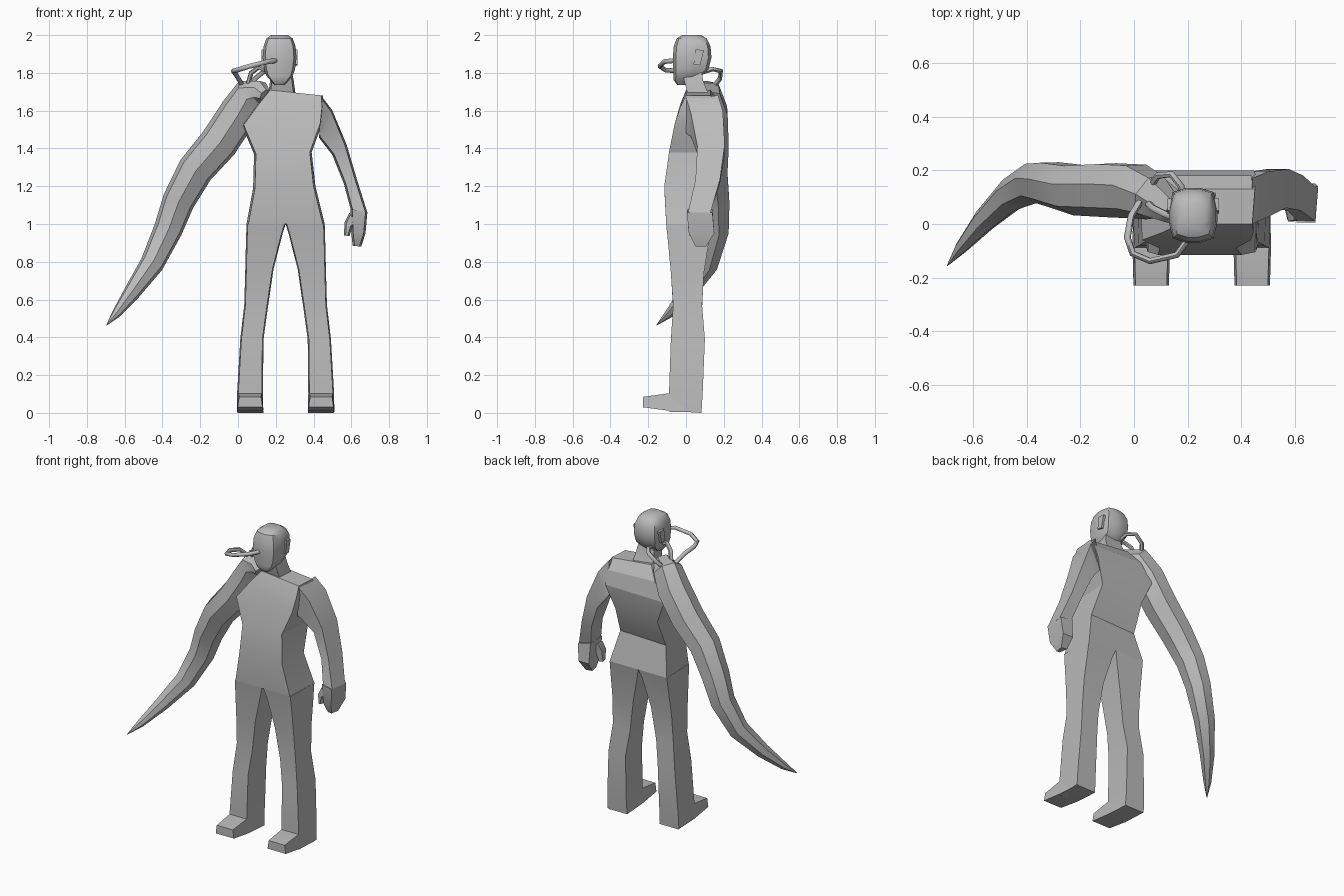
import bpy, bmesh, math
from mathutils import Vector

grey = bpy.data.materials.new("plain_grey")
grey.diffuse_color = (0.5, 0.5, 0.5, 1)
MID = 0.252  # x of the body's own centre line


def loft(name, rings, angle=25):
    """Skin a list of equal rings and cap both ends."""
    bm = bmesh.new()
    loops = [[bm.verts.new(p) for p in r] for r in rings]
    n = len(loops[0])
    for a, b in zip(loops, loops[1:]):
        for i in range(n):
            j = (i + 1) % n
            bm.faces.new((a[i], a[j], b[j], b[i]))
    bm.faces.new(loops[0])
    bm.faces.new(loops[-1])
    bmesh.ops.recalc_face_normals(bm, faces=bm.faces)
    mesh = bpy.data.meshes.new(name)
    bm.to_mesh(mesh)
    bm.free()
    mesh.materials.append(grey)
    ob = bpy.data.objects.new(name, mesh)
    bpy.context.collection.objects.link(ob)
    bpy.ops.object.select_all(action='DESELECT')
    ob.select_set(True)
    bpy.context.view_layer.objects.active = ob
    bpy.ops.object.shade_smooth_by_angle(angle=math.radians(angle))
    return ob


def slab(x1, z1, x2, z2, yf, yb, inset=0.01):
    """Four-cornered ring, a little narrower at the front."""
    d = (Vector((x2, z2)) - Vector((x1, z1))).normalized() * inset
    return [(x1 + d.x, yf, z1 + d.y), (x2 - d.x, yf, z2 - d.y), (x2, yb, z2), (x1, yb, z1)]


def tube(name, points, radii, sides=6, angle=35):
    """Sweep a polygon along a path with a radius at each point."""
    pts = [Vector(p) for p in points]
    tans = [(pts[min(i + 1, len(pts) - 1)] - pts[max(i - 1, 0)]).normalized()
            for i in range(len(pts))]
    up = tans[0].orthogonal().normalized()
    rings, last = [], tans[0]
    for p, t, r in zip(pts, tans, radii):
        up = last.rotation_difference(t) @ up
        last = t
        side = t.cross(up)
        rings.append([p + r * (up * math.cos(a) + side * math.sin(a))
                      for a in (2 * math.pi * k / sides for k in range(sides))])
    return loft(name, rings, angle)


# Torso: sloped shoulders, narrow waist, wide hips
loft("torso", [slab(*s) for s in (
    (.16, 1.71, .45, 1.68, .0, .13),
    (.10, 1.635, .455, 1.62, -.03, .18),
    (.02, 1.525, .445, 1.53, -.06, .20),
    (.085, 1.37, .39, 1.38, -.09, .175),
    (.08, 1.19, .41, 1.20, -.115, .095),
    (.045, 1.0, .459, 1.0, -.105, .135))], 20)

# Legs and shoes, mirrored about the body's centre line
LEG = ((.045, 1.0, .252, 1.0, -.105, .135), (.042, .90, .235, .945, -.095, .12),
       (.038, .74, .188, .76, -.08, .095), (.033, .57, .157, .55, -.068, .085),
       (.012, .39, .135, .39, -.08, .10), (-.005, .10, .132, .10, -.09, .088),
       (-.006, .005, .134, .015, -.088, .082))
SHOE = ((-.002, .134, .082, .0, .10), (-.006, .134, -.08, .01, .105),
        (-.002, .13, -.228, .03, .085))
for name, s in (("left", 1), ("right", -1)):
    def flip(ring):
        return [(x if s > 0 else 2 * MID - x, y, z) for x, y, z in ring]
    loft(name + "_leg", [flip(slab(*r, inset=.006)) for r in LEG], 20)
    loft(name + "_shoe", [flip([(a, y, lo), (b, y, lo), (b - .008, y, hi), (a + .008, y, hi)])
                          for a, b, y, lo, hi in SHOE], 20)

# Ordinary arm
loft("arm", [slab(*s) for s in (
    (.43, 1.47, .44, 1.68, .0, .17),
    (.43, 1.455, .50, 1.60, .025, .195),
    (.50, 1.365, .575, 1.42, .06, .205),
    (.56, 1.215, .63, 1.235, .05, .18),
    (.60, 1.065, .685, 1.06, .01, .13))])

# Hand and thumb
loft("hand", [slab(*s) for s in (
    (.595, 1.08, .685, 1.06, .005, .14),
    (.60, .95, .675, .95, .015, .15),
    (.607, .885, .652, .88, .05, .105))])
loft("thumb", [slab(*s) for s in (
    (.59, 1.06, .63, 1.0, .015, .075),
    (.565, 1.01, .605, .985, .01, .065),
    (.56, .94, .59, .935, .02, .06))])

# Neck leaning forward
loft("neck", [slab(*s) for s in (
    (.16, 1.685, .305, 1.685, .01, .12),
    (.17, 1.76, .295, 1.76, -.01, .09),
    (.18, 1.83, .28, 1.83, -.02, .08))])

# Head: stacked rounded-box rings (z, half width, front y, back y)
head = []
for z, w, f, b in ((2.0, .045, -.02, .08), (1.982, .07, -.05, .11), (1.94, .085, -.065, .13),
                   (1.88, .09, -.07, .135), (1.82, .082, -.068, .12), (1.785, .07, -.065, .085),
                   (1.76, .048, -.065, .05), (1.735, .025, -.045, .01)):
    ring = []
    for k in range(12):
        a = 2 * math.pi * (k + .5) / 12
        c, s = math.cos(a), math.sin(a)
        q = (abs(c) ** 4 + abs(s) ** 4) ** -.25
        ring.append((.22 + w * c * q, (f + b) / 2 + (b - f) / 2 * s * q, z))
    head.append(ring)
loft("head", head, 35)

# Ears
for name, s in (("left_ear", -1), ("right_ear", 1)):
    loft(name, [[(.22 + s * x, y, z) for y, z in
                 ((.04, 1.845), (.075, 1.84), (.095, 1.92), (.05, 1.925))] for x in (.08, .096)])

# Tentacle in place of the other arm
PATH = ((.145, .03, 1.68), (.12, .06, 1.70), (.065, .10, 1.69), (.005, .125, 1.59),
        (-.10, .13, 1.43), (-.225, .13, 1.285), (-.315, .15, 1.12), (-.37, .155, .97),
        (-.455, .11, .79), (-.56, .01, .64), (-.645, -.09, .525), (-.695, -.155, .465))
tube("tentacle", PATH, (.035, .06, .09, .105, .105, .098, .088, .078, .064, .045, .024, .002), 7)

# Breathing hoses between head and tentacle root
HOSES = {
    "front_hose": ((.20, -.06, 1.865), (.16, -.115, 1.86), (.06, -.138, 1.835),
                   (-.005, -.11, 1.815), (-.025, -.05, 1.81), (-.01, .03, 1.79), (.02, .08, 1.74)),
    "back_hose": ((.18, .07, 1.80), (.175, .14, 1.82), (.14, .185, 1.81), (.09, .18, 1.77),
                  (.06, .14, 1.72)),
    "side_hose": ((.16, .02, 1.81), (.11, .04, 1.83), (.07, .06, 1.80), (.05, .08, 1.73)),
}
for name, pts in HOSES.items():
    tube(name, pts, [.013] * len(pts), 6, 60)
